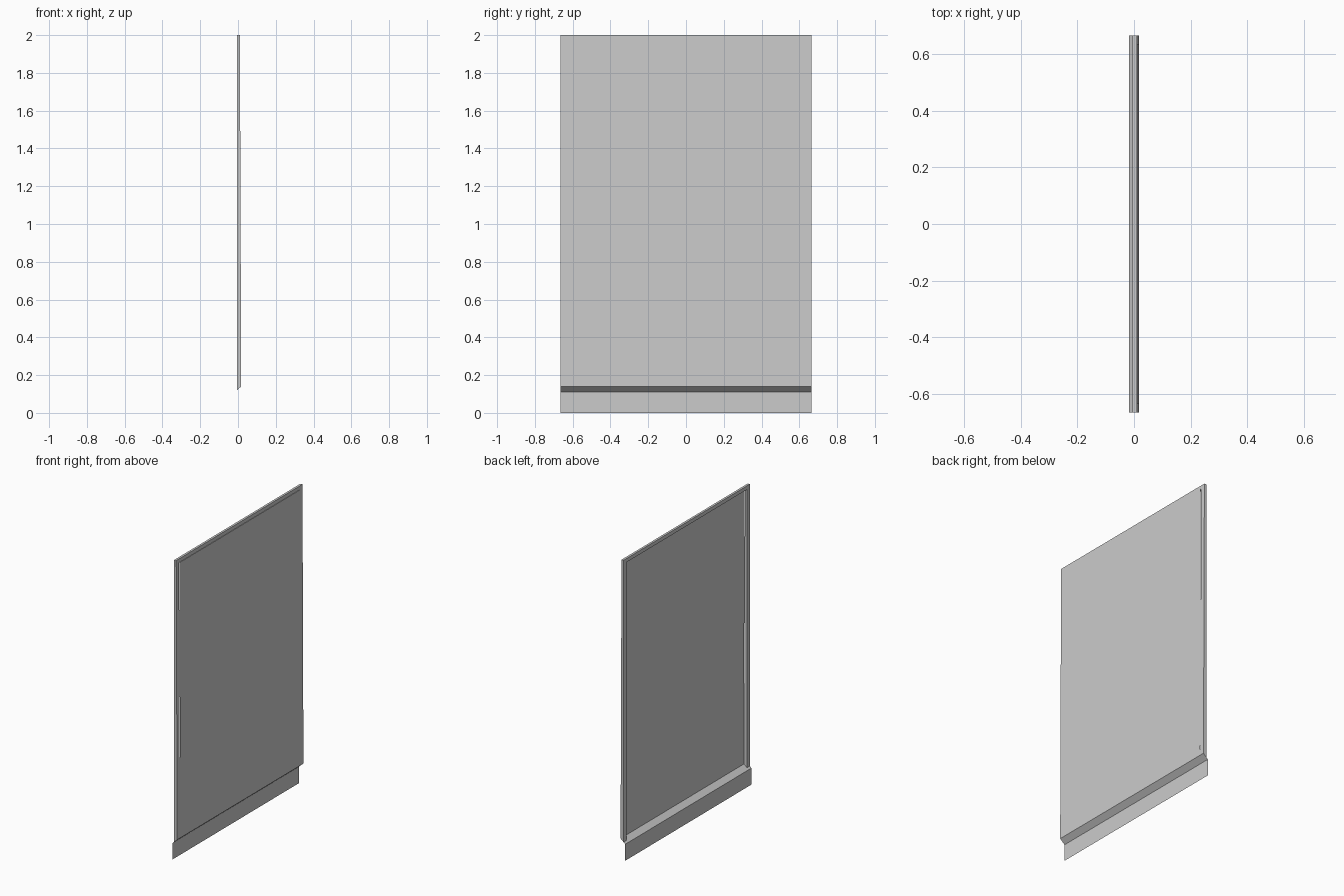
import bpy, bmesh

if "Cube" in bpy.data.objects:
    bpy.data.objects.remove(bpy.data.objects["Cube"])

W, INNER = 0.665, 0.635        # half widths: outer frame, inner panel
TOP, INNER_TOP = 2.0, 1.975
BACK, FRONT, REAR = -0.005, 0.017, -0.017


def finish(name, bm, solid=True):
    if solid:
        bmesh.ops.recalc_face_normals(bm, faces=bm.faces)
    me = bpy.data.meshes.new(name)
    bm.to_mesh(me)
    bm.free()
    ob = bpy.data.objects.new(name, me)
    bpy.context.collection.objects.link(ob)
    return ob


def prism(name, profile, y0, y1):
    """Closed x-z profile extruded along y."""
    bm = bmesh.new()
    face = bm.faces.new([bm.verts.new((x, y0, z)) for x, z in profile])
    ext = bmesh.ops.extrude_face_region(bm, geom=[face])["geom"]
    bmesh.ops.translate(bm, vec=(0, y1 - y0, 0),
                        verts=[g for g in ext if isinstance(g, bmesh.types.BMVert)])
    return finish(name, bm)


def sheet(name, path, half):
    """Open x-z path swept across the width as a single folded sheet."""
    bm = bmesh.new()
    rows = [[bm.verts.new((x, y, z)) for y in (-half, half)] for x, z in path]
    for a, b in zip(rows, rows[1:]):
        bm.faces.new((a[0], b[0], b[1], a[1]))
    return finish(name, bm, False)


def slope_z(x):
    return 0.11 + (x - REAR) / (FRONT - REAR) * 0.03


def front_x(z, top_x):
    return FRONT + (top_x - FRONT) * (z - 0.14) / (TOP - 0.14)


# Side rails, mitred at the bottom along the drip fold
rail = [(BACK, TOP), (front_x(TOP, 0.010), TOP), (FRONT, 0.14), (BACK, slope_z(BACK))]
for side, name in ((-1, "side_rail_left"), (1, "side_rail_right")):
    prism(name, rail, side * INNER, side * W)

# Top rail between the side rails
prism("top_rail", [(BACK, TOP), (front_x(TOP, 0.010), TOP),
                   (front_x(INNER_TOP, 0.010), INNER_TOP), (BACK, INNER_TOP)],
      -INNER, INNER)

# Slightly tilted panel skin near the front of the frame
sheet("panel", [(front_x(INNER_TOP, 0.010), INNER_TOP),
                (front_x(INNER_TOP, 0.013), INNER_TOP), (FRONT, 0.14)], INNER)

# Bottom fold and hanging flap
sheet("bottom_flap", [(FRONT, 0.14), (REAR, 0.11), (REAR, 0.0)], W)
